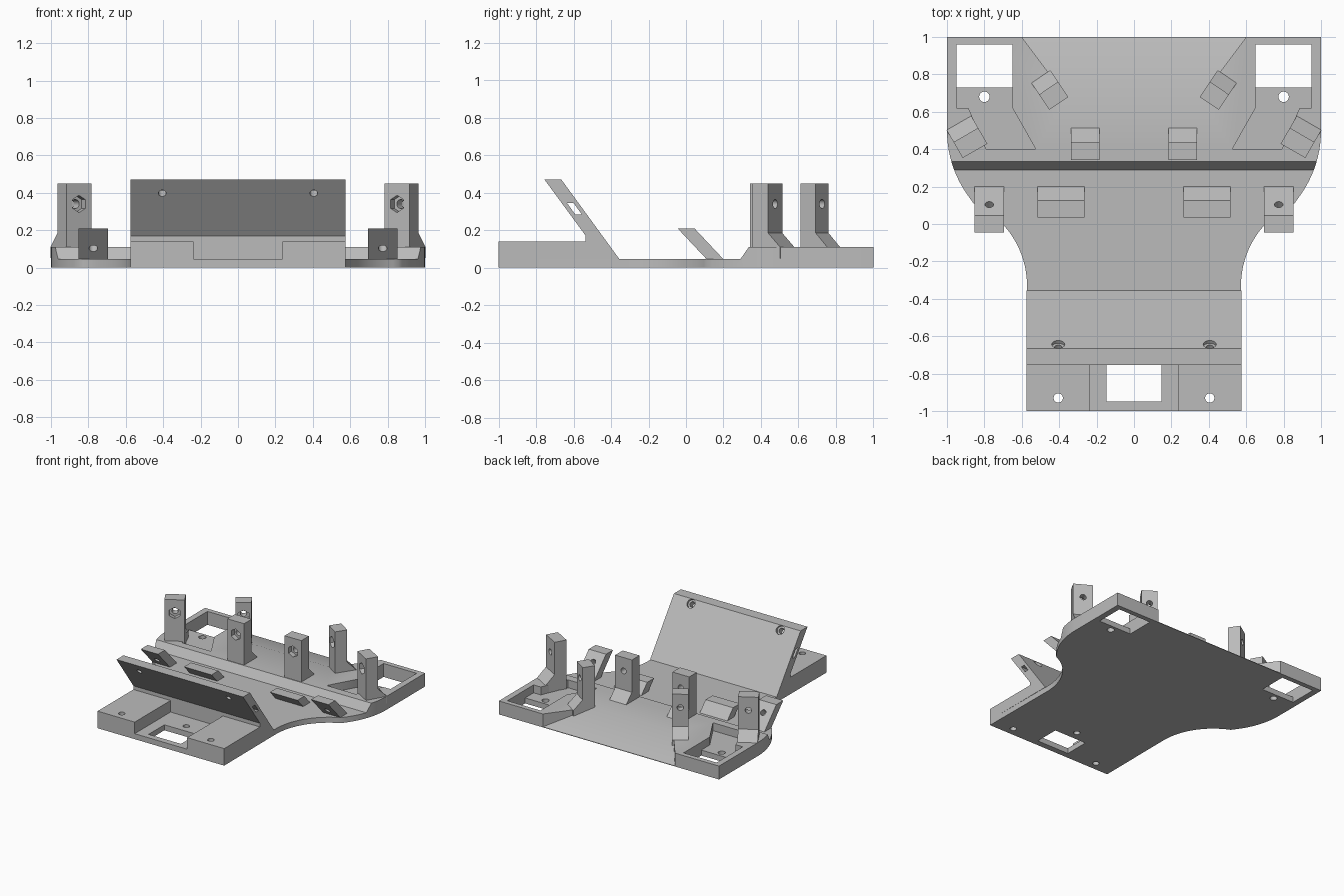
import bpy, bmesh
from math import sin, cos, radians, pi
from mathutils import Matrix, Vector

old = bpy.data.objects.get("Cube")
if old:
    bpy.data.objects.remove(old)

grey = bpy.data.materials.new("plain_grey")
grey.use_nodes = True
grey.diffuse_color = (0.5, 0.5, 0.5, 1)
grey.node_tree.nodes["Principled BSDF"].inputs["Base Color"].default_value = (0.5, 0.5, 0.5, 1)


def finish(name, bm):
    bmesh.ops.recalc_face_normals(bm, faces=bm.faces)
    mesh = bpy.data.meshes.new(name)
    bm.to_mesh(mesh)
    bm.free()
    mesh.materials.append(grey)
    ob = bpy.data.objects.new(name, mesh)
    bpy.context.collection.objects.link(ob)
    return ob


def prism(name, pts, axis, lo, hi):
    """Extrude a 2D outline: axis z takes (x, y) points, axis x takes (y, z) points."""
    bm = bmesh.new()
    place = (lambda u, v, h: (u, v, h)) if axis == "z" else (lambda u, v, h: (h, u, v))
    rings = [[bm.verts.new(place(u, v, h)) for u, v in pts] for h in (lo, hi)]
    n = len(pts)
    for ring in rings:
        bm.faces.new(ring)
    for i in range(n):
        j = (i + 1) % n
        bm.faces.new((rings[0][i], rings[0][j], rings[1][j], rings[1][i]))
    return finish(name, bm)


def rect(x0, x1, y0, y1):
    return [(x0, y0), (x1, y0), (x1, y1), (x0, y1)]


def rod(centre, direction, radius, length, sides=20):
    bm = bmesh.new()
    turn = Vector(direction).to_track_quat("Z", "Y").to_matrix().to_4x4()
    bmesh.ops.create_cone(bm, cap_ends=True, segments=sides, radius1=radius, radius2=radius,
                          depth=length, matrix=Matrix.Translation(centre) @ turn)
    return finish("cutter", bm)


def select(ob):
    bpy.ops.object.select_all(action="DESELECT")
    ob.select_set(True)
    bpy.context.view_layer.objects.active = ob


def cut(ob, *cutters):
    for c in cutters:
        c.hide_render = True
        select(ob)
        mod = ob.modifiers.new("cut", "BOOLEAN")
        mod.operation = "DIFFERENCE"
        mod.solver = "EXACT"
        mod.object = c
        bpy.ops.object.modifier_apply(modifier=mod.name)
        bpy.data.objects.remove(c)


def smooth(ob):
    select(ob)
    bpy.ops.object.shade_smooth_by_angle(angle=radians(30))


FLOOR, DECK = 0.045, 0.11

# Base plate: straight front, concave waist, convex shoulders
half = [(0.575, -1)]
for i in range(17):
    t = radians(66) * i / 16
    half.append((1.054 - 0.482 * cos(t), -0.33 + 0.482 * sin(t)))
for i in range(1, 13):
    t = radians(-40.8) * (1 - i / 12)
    half.append((0.403 + 0.597 * cos(t), 0.5 + 0.597 * sin(t)))
half.append((1, 1))
outline = half + [(-x, y) for x, y in reversed(half)]
base = prism("base_plate", outline, "z", 0, DECK)

# Lower front floor with a sloped step up to the rear deck
cut(base, prism("cutter", [(-1.2, FLOOR), (0.29, FLOOR), (0.38, 0.175), (-1.2, 0.175)], "x", -1.2, 1.2))

# Rear ramp between two vertical side walls
ramp = prism("cutter", [(-0.36, 0.68), (0.36, 0.68), (0.66, 1.08), (-0.66, 1.08)], "z", 0, 0.3)
for v in ramp.data.vertices:
    if v.co.z < 0.1:
        v.co.z = DECK - (v.co.y - 0.68) * 0.33
cut(base, ramp)

# Corner pockets, windows and screw holes
for s in (1, -1):
    pocket = [(0.95, 0.96), (0.95, 0.62), (0.885, 0.62), (0.79, 0.4),
              (0.525, 0.4), (0.65, 0.62), (0.65, 0.96)]
    cut(base,
        prism("cutter", [(s * x, y) for x, y in pocket], "z", FLOOR, 0.3),
        prism("cutter", rect(*sorted((s * 0.65, s * 0.95)), 0.73, 0.96), "z", -0.1, 0.2),
        rod((s * 0.8, 0.68, 0), (0, 0, 1), 0.028, 0.3),
        rod((s * 0.405, -0.93, 0), (0, 0, 1), 0.025, 0.3))
cut(base, prism("cutter", rect(-0.147, 0.147, -0.95, -0.745), "z", -0.1, 0.2),
    rod((0, -0.67, 0), (0, 0, 1), 0.025, 0.3))
smooth(base)

# Front block with its forward-leaning panel
profile = [(-1, FLOOR), (-0.355, FLOOR), (-0.665, 0.47), (-0.755, 0.47),
           (-0.535, 0.17), (-0.535, 0.14), (-1, 0.14)]
block = prism("front_block_and_panel", profile, "x", -0.575, 0.575)
slit = [(-0.635, 0.345), (-0.6, 0.345), (-0.555, 0.283), (-0.59, 0.283)]
cut(block, prism("cutter", rect(-0.238, 0.238, -1.1, -0.535), "z", 0.0, 0.145),
    prism("cutter", slit, "x", -0.7, 0.7))
normal = Vector((0, 0.81, 0.59))
for s in (1, -1):
    mid = Vector((s * 0.405, -0.672, 0.419))
    cut(block, rod(mid, normal, 0.021, 0.3),
        rod(mid + normal * 0.056, normal, 0.035, 0.08),
        rod((s * 0.405, -0.93, 0.1), (0, 0, 1), 0.025, 0.3))
smooth(block)


# Leaning tabs on the floor: tall drilled ones outside, short ones inside
def tab(name, x0, x1, top, drilled):
    shift = (top - FLOOR) * 0.94
    pts = [(0.11, FLOOR), (0.2, FLOOR), (0.2 - shift, top), (0.11 - shift, top)]
    ob = prism(name, pts, "x", x0, x1)
    if drilled:
        cut(ob, rod(((x0 + x1) / 2, 0.08, 0.125), (0, 0.73, 0.68), 0.023, 0.3))
    smooth(ob)


for s, side in ((1, "left"), (-1, "right")):
    tab(side + "_outer_tab", *sorted((s * 0.695, s * 0.852)), 0.21, True)
    tab(side + "_inner_tab", *sorted((s * 0.265, s * 0.515)), 0.125, False)


# Upright posts with a sloped rear foot, a bolt hole and a hexagonal nut pocket
def post(name, x, y, angle, width):
    pts = [(0, 0.05), (0.172, 0.05), (0.172, DECK), (0.098, 0.185), (0.098, 0.45), (0, 0.45)]
    ob = prism(name, pts, "x", -width / 2, width / 2)
    cut(ob, rod((0, 0.05, 0.34), (0, 1, 0), 0.024, 0.3),
        rod((0, 0, 0.34), (0, 1, 0), 0.046, 0.08, 6))
    smooth(ob)
    ob.location = (x, y, 0)
    ob.rotation_euler.z = -radians(angle)


for s, side in ((1, "left"), (-1, "right")):
    post(side + "_middle_post", s * 0.26, 0.341, 0, 0.152)
    post(side + "_outer_post", s * 0.85, 0.391, s * 30, 0.152)
    post(side + "_rear_post", s * 0.402, 0.645, s * 34, 0.122)
